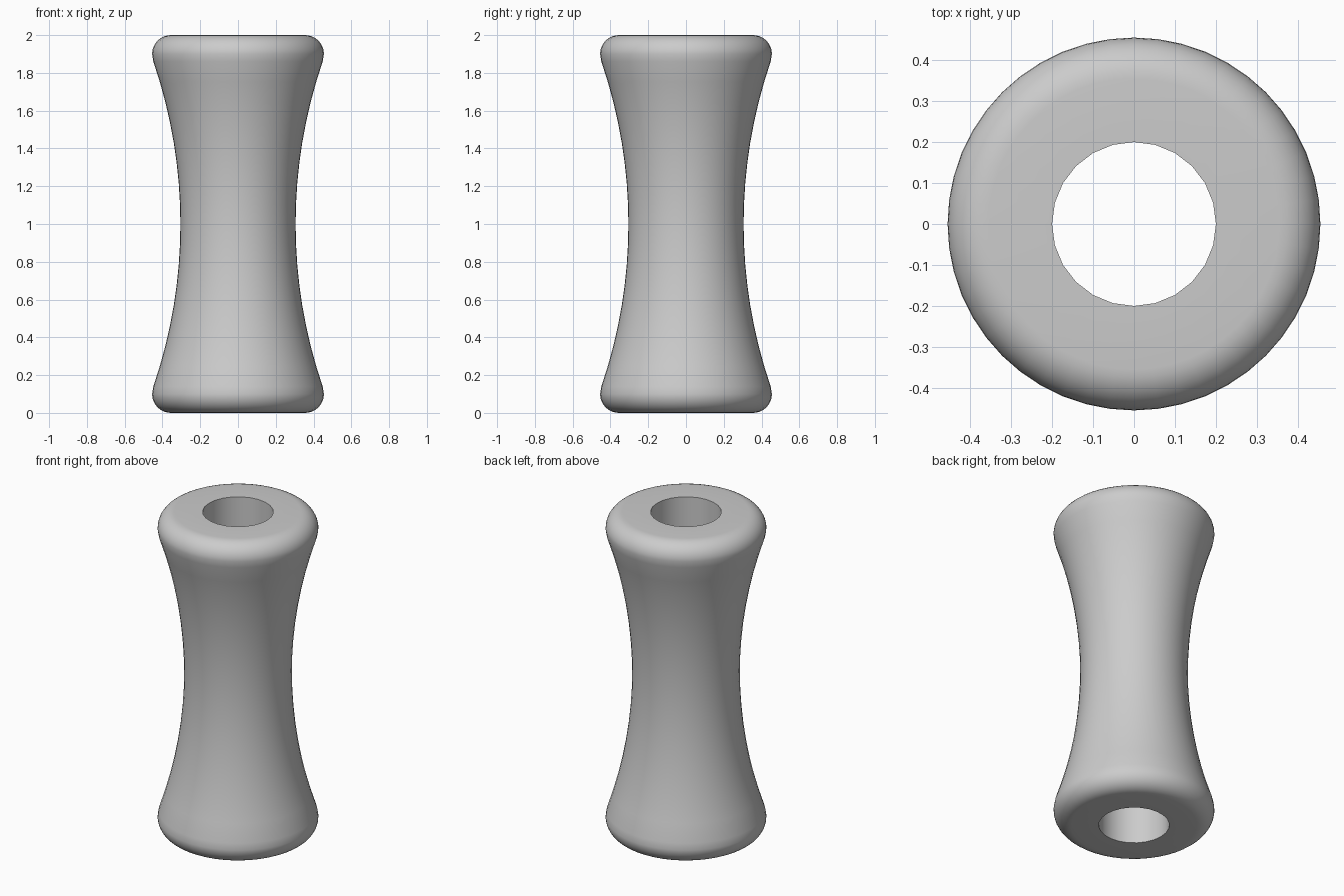
import bpy, bmesh
from math import sin, cos, pi, sqrt, radians

cube = bpy.data.objects.get("Cube")
if cube:
    bpy.data.objects.remove(cube, do_unlink=True)

# Plain grey
grey = bpy.data.materials.new("grey")
grey.use_nodes = True
colour = (0.6, 0.6, 0.6, 1)
grey.diffuse_color = colour
grey.node_tree.nodes["Principled BSDF"].inputs["Base Color"].default_value = colour

WAIST, SWEEP, LIP, RIM, BORE = 0.305, 2.65, 0.1, 0.455, 0.2


def upper_profile():
    """Concave side from the waist up, then the rounded lip."""
    pts = []
    for i in range(9):
        z = 0.86 * i / 8
        pts.append((WAIST + SWEEP - sqrt(SWEEP ** 2 - z ** 2), 1 + z))
    for i in range(9):
        a = pi / 2 * i / 8
        pts.append((RIM - LIP + LIP * cos(a), 2 - LIP + LIP * sin(a)))
    return pts


def ring(bm, r, z, count):
    return [bm.verts.new((r * cos(2 * pi * i / count), r * sin(2 * pi * i / count), z))
            for i in range(count)]


def skin(bm, rings):
    for a, b in zip(rings, rings[1:]):
        n = len(a)
        for i in range(n):
            j = (i + 1) % n
            bm.faces.new((a[i], a[j], b[j], b[i]))


# Waisted body, mirrored top to bottom
top = upper_profile()
profile = [(r, 2 - z) for r, z in reversed(top[1:])] + top
bm = bmesh.new()
outer = [ring(bm, r, z, 48) for r, z in profile]
skin(bm, outer)

# Straight bore through the middle
bore = [ring(bm, BORE, z, 24) for z in (2, 0)]
skin(bm, bore)

# Flat end faces: each bore edge meets two rim edges
for rim, hole in ((outer[0], bore[1]), (outer[-1], bore[0])):
    for i in range(24):
        j = (i + 1) % 24
        bm.faces.new((hole[i], rim[2 * i], rim[2 * i + 1], rim[2 * j], hole[j]))

bmesh.ops.recalc_face_normals(bm, faces=bm.faces)
mesh = bpy.data.meshes.new("waisted_roller")
bm.to_mesh(mesh)
bm.free()
mesh.materials.append(grey)
roller = bpy.data.objects.new("waisted_roller", mesh)
bpy.context.collection.objects.link(roller)

# Smooth sides with crisp bore edges
bpy.ops.object.select_all(action="DESELECT")
roller.select_set(True)
bpy.context.view_layer.objects.active = roller
bpy.ops.object.shade_smooth_by_angle(angle=radians(35))
